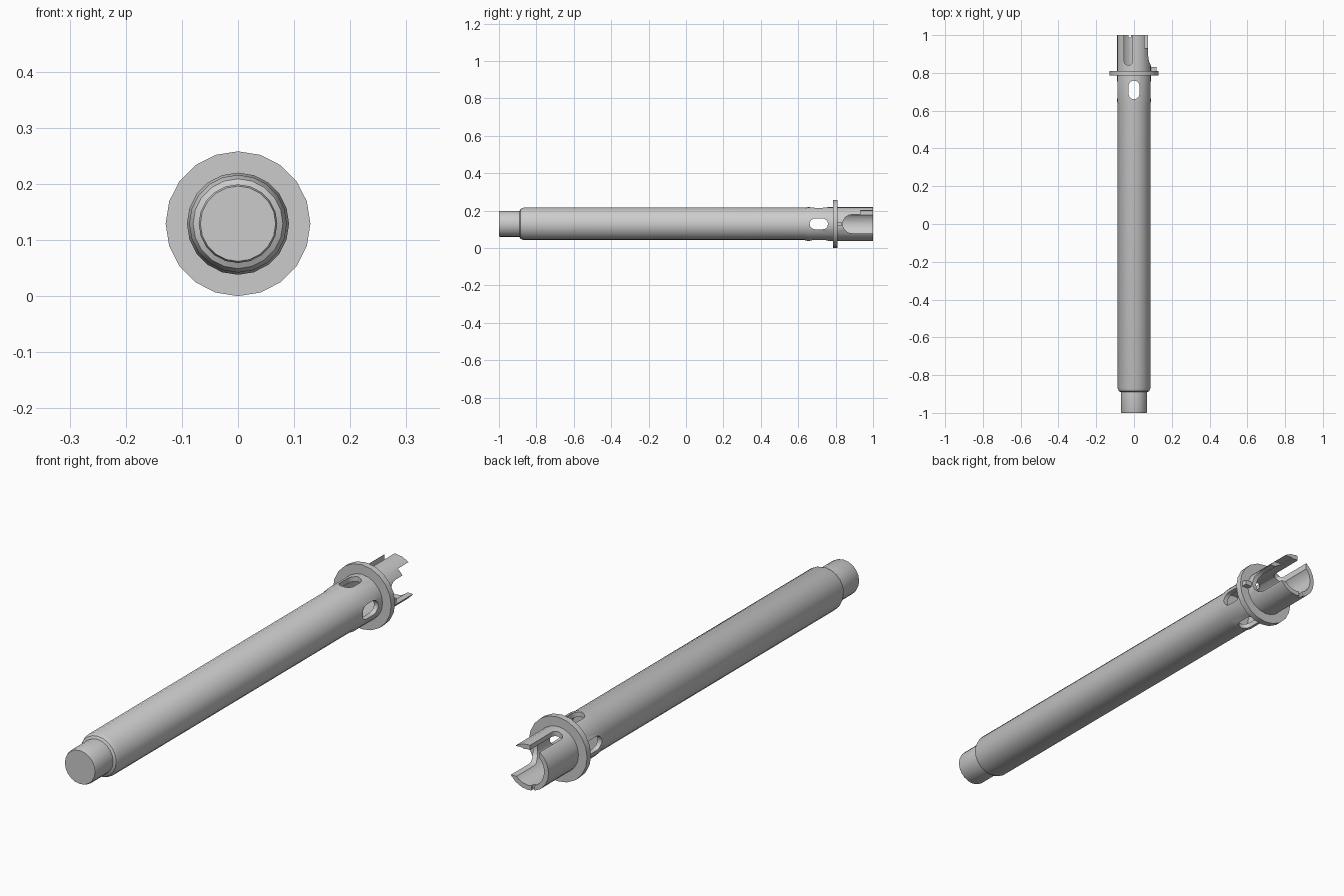
import bpy, bmesh, math

if "Cube" in bpy.data.objects:
    bpy.data.objects.remove(bpy.data.objects["Cube"])

SIDES = 20
AXIS_Z = 0.129


def add_object(name, bm):
    bmesh.ops.recalc_face_normals(bm, faces=bm.faces)
    mesh = bpy.data.meshes.new(name)
    bm.to_mesh(mesh)
    bm.free()
    ob = bpy.data.objects.new(name, mesh)
    bpy.context.collection.objects.link(ob)
    return ob


def lathe(name, profile):
    """Revolve (radius, y) points around the long axis."""
    bm = bmesh.new()
    rings = []
    for r, y in profile:
        if r == 0:
            rings.append([bm.verts.new((0, y, AXIS_Z))] * SIDES)
        else:
            angles = [2 * math.pi * i / SIDES for i in range(SIDES)]
            rings.append([bm.verts.new((r * math.cos(a), y, AXIS_Z + r * math.sin(a))) for a in angles])
    for a, b in zip(rings, rings[1:]):
        for i in range(SIDES):
            j = (i + 1) % SIDES
            bm.faces.new(dict.fromkeys((a[i], a[j], b[j], b[i])))
    return add_object(name, bm)


def prism(name, outline, depth0, depth1, angle):
    """Extrude a (side, y) outline radially; angle 0 points up, 90 points to +x."""
    bm = bmesh.new()
    c, s = math.cos(math.radians(angle)), math.sin(math.radians(angle))

    def ring(h):
        return [bm.verts.new((u * c + h * s, y, AXIS_Z - u * s + h * c)) for u, y in outline]
    lo, hi = ring(depth0), ring(depth1)
    bm.faces.new(lo)
    bm.faces.new(hi)
    for i in range(len(lo)):
        j = (i + 1) % len(lo)
        bm.faces.new((lo[i], lo[j], hi[j], hi[i]))
    return add_object(name, bm)


def slot(u, half, y0, y1, round_end=True):
    """Slot outline with a rounded front, and a rounded or straight back."""
    arc = [math.pi * i / 10 for i in range(11)]
    pts = [(u - half * math.cos(a), y0 + half - half * math.sin(a)) for a in arc]
    if round_end:
        pts += [(u + half * math.cos(a), y1 - half + half * math.sin(a)) for a in arc]
    else:
        pts += [(u + half, y1), (u - half, y1)]
    return pts


def box(u0, u1, y0, y1):
    return [(u0, y0), (u1, y0), (u1, y1), (u0, y1)]


def cut(target, cutter):
    cutter.hide_render = True
    mod = target.modifiers.new("cut", 'BOOLEAN')
    mod.operation, mod.solver, mod.object = 'DIFFERENCE', 'EXACT', cutter
    bpy.context.view_layer.objects.active = target
    bpy.ops.object.modifier_apply(modifier=mod.name)
    bpy.data.objects.remove(cutter)


# Long tube with stepped tip, flange and open rear socket
tube = lathe("tube", [
    (0, -1), (0.067, -1), (0.070, -0.992), (0.070, -0.89), (0.080, -0.885),
    (0.087, -0.868), (0.087, 0.635), (0.091, 0.652), (0.091, 0.785),
    (0.129, 0.785), (0.129, 0.81), (0.091, 0.81), (0.091, 1.0),
    (0.072, 1.0), (0.072, 0.62), (0, 0.62)])

# Four oval vents ahead of the flange
for k in range(4):
    cut(tube, prism("vent_cutter", slot(0, 0.029, 0.661, 0.759), 0.04, 0.2, 90 * k))

# Narrow slot on top, wide mouth on the right with a stepped upper corner
cut(tube, prism("top_slot_cutter", slot(-0.03, 0.022, 0.84, 1.1, False), 0.03, 0.2, 0))
cut(tube, prism("mouth_cutter", slot(0, 0.05, 0.838, 1.1, False), 0.02, 0.2, 90))
cut(tube, prism("corner_cutter", box(-0.072, -0.02, 0.933, 1.1), 0.02, 0.2, 90))
# Small notch in the lower rim
cut(tube, prism("notch_cutter", box(0.015, 0.03, 0.988, 1.1), 0.03, 0.2, 180))

# Locating pin on the flange
pin = prism("locating_pin", box(-0.01, 0.01, 0.805, 0.832), 0.085, 0.119, 90)

bpy.ops.object.select_all(action='DESELECT')
tube.select_set(True)
bpy.context.view_layer.objects.active = tube
bpy.ops.object.shade_smooth_by_angle(angle=math.radians(30))
